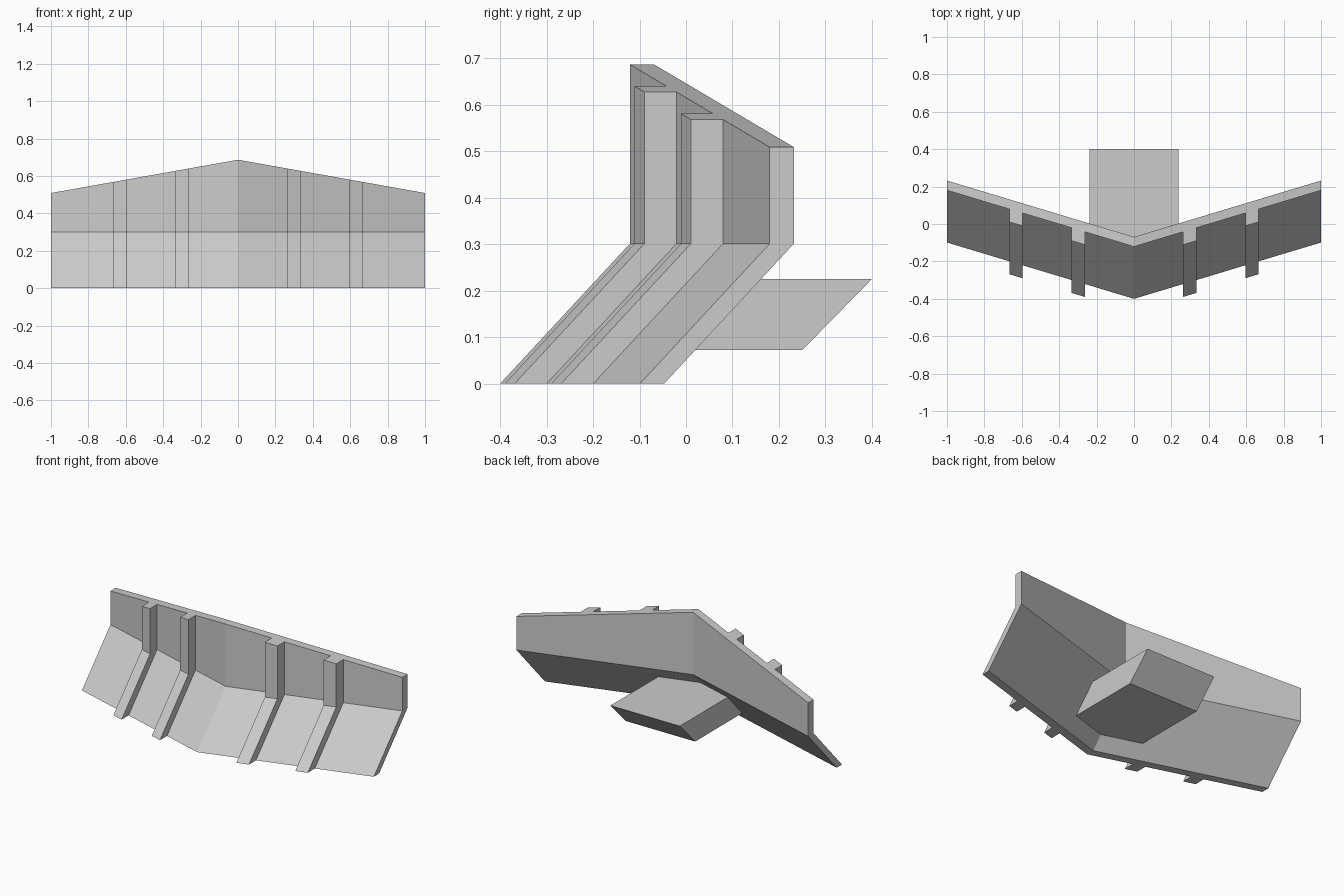
import bpy, bmesh

if "Cube" in bpy.data.objects:
    bpy.data.objects.remove(bpy.data.objects["Cube"])

SWEEP = 0.301      # how far the blade trails back per unit of x
THICK = 0.052


def loft(name, xs, section):
    """Skin closed y-z sections placed at each x, capped at both ends."""
    bm = bmesh.new()
    rings = [[bm.verts.new((x, y, z)) for y, z in section(abs(x))] for x in xs]
    for a, b in zip(rings, rings[1:]):
        for i in range(len(a)):
            j = (i + 1) % len(a)
            bm.faces.new((a[i], a[j], b[j], b[i]))
    bm.faces.new(rings[0])
    bm.faces.new(rings[-1])
    bmesh.ops.recalc_face_normals(bm, faces=bm.faces)
    mesh = bpy.data.meshes.new(name)
    bm.to_mesh(mesh)
    bm.free()
    obj = bpy.data.objects.new(name, mesh)
    bpy.context.collection.objects.link(obj)
    return obj


def plate(front, back):
    """Bent plate section: sloped foot, upright top, sized for a given x."""
    def section(x):
        line = [(-0.4, 0.0), (-0.121, 0.301), (-0.121, 0.687 - 0.178 * x)]
        y = SWEEP * x
        return ([(p + y + front, z) for p, z in line] +
                [(p + y + back, z) for p, z in reversed(line)])
    return section


# V-shaped blade
loft("plow_blade", (-1, 0, 1), plate(0, THICK))

# Front ribs, mirrored to the other side
for name, x in (("inner_rib", 0.262), ("outer_rib", 0.595)):
    rib = loft(name, (x, x + 0.071), plate(-0.069, 0))
    rib.modifiers.new("mirror", 'MIRROR')


# Slanted mounting block whose front follows the back of the blade
def block_section(x):
    def blade_back(z):
        return -0.4 + THICK + SWEEP * x + z * 0.279 / 0.301
    low, high = 0.072, 0.225
    return [(blade_back(low), low), (0.25, low), (0.4, high), (blade_back(high), high)]


loft("mounting_block", (-0.238, 0, 0.238), block_section)
